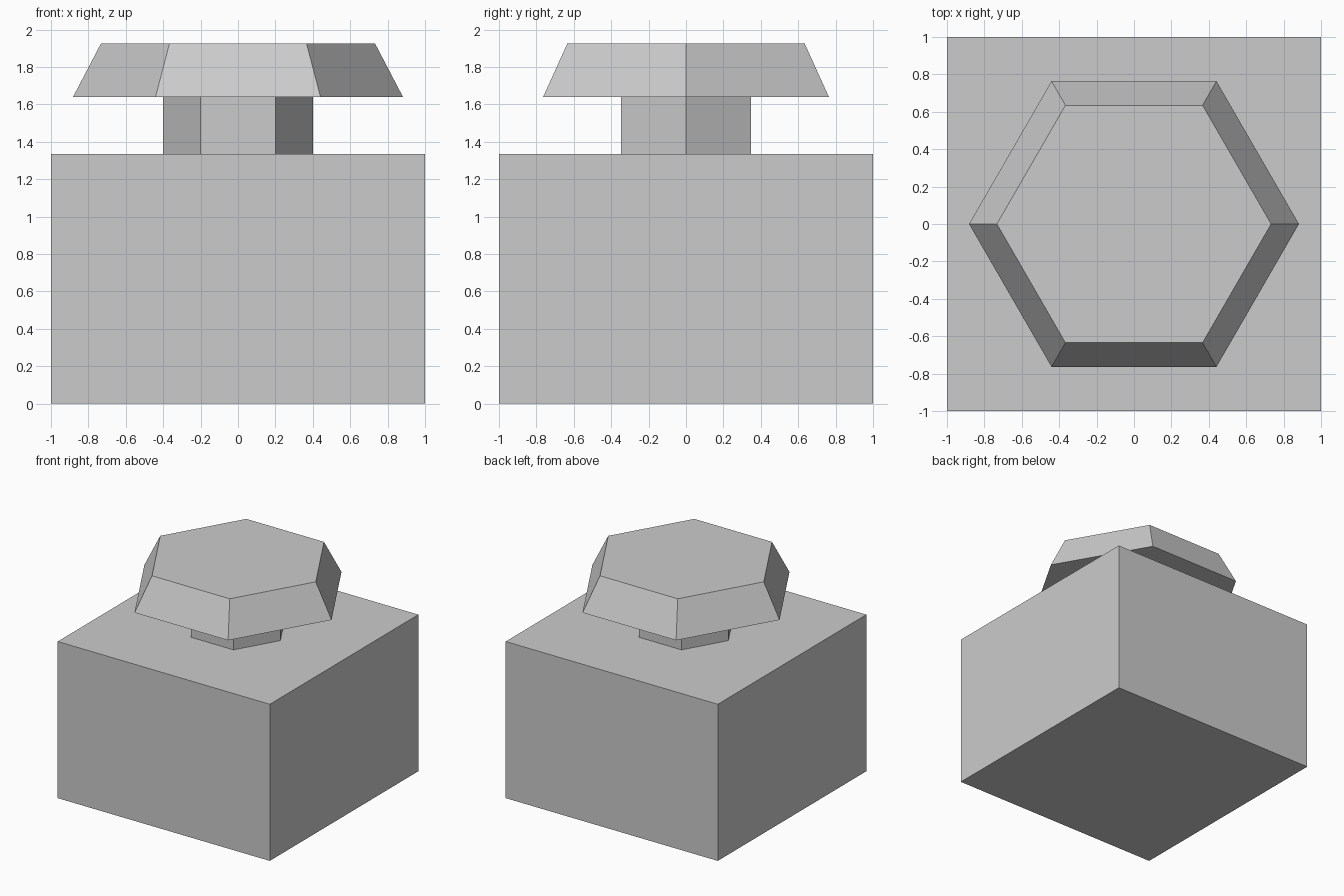
import bpy
from math import pi

if "Cube" in bpy.data.objects:
    bpy.data.objects.remove(bpy.data.objects["Cube"], do_unlink=True)

# Single flat grey for every part
GREY = (0.6, 0.6, 0.6, 1)
grey = bpy.data.materials.new("light grey")
grey.use_nodes = True
grey.diffuse_color = GREY
grey.node_tree.nodes["Principled BSDF"].inputs["Base Color"].default_value = GREY


def finish(name):
    obj = bpy.context.object
    obj.name = obj.data.name = name
    bpy.ops.object.transform_apply(location=False, rotation=True, scale=True)
    obj.data.materials.append(grey)


def hex_frustum(name, bottom_radius, top_radius, bottom, top):
    """Six-sided tapered prism with corners on the x axis."""
    bpy.ops.mesh.primitive_cone_add(
        vertices=6, radius1=bottom_radius, radius2=top_radius,
        depth=top - bottom, location=(0, 0, (bottom + top) / 2),
        rotation=(0, 0, pi / 2))
    finish(name)


BASE_TOP, NECK_TOP, CAP_TOP = 1.335, 1.64, 1.925

# Box-shaped base
bpy.ops.mesh.primitive_cube_add(size=1, location=(0, 0, BASE_TOP / 2))
bpy.context.object.scale = (2, 2, BASE_TOP)
finish("base_block")

# Neck and flared cap
hex_frustum("neck", 0.4, 0.4, BASE_TOP, NECK_TOP)
hex_frustum("cap", 0.882, 0.733, NECK_TOP, CAP_TOP)
